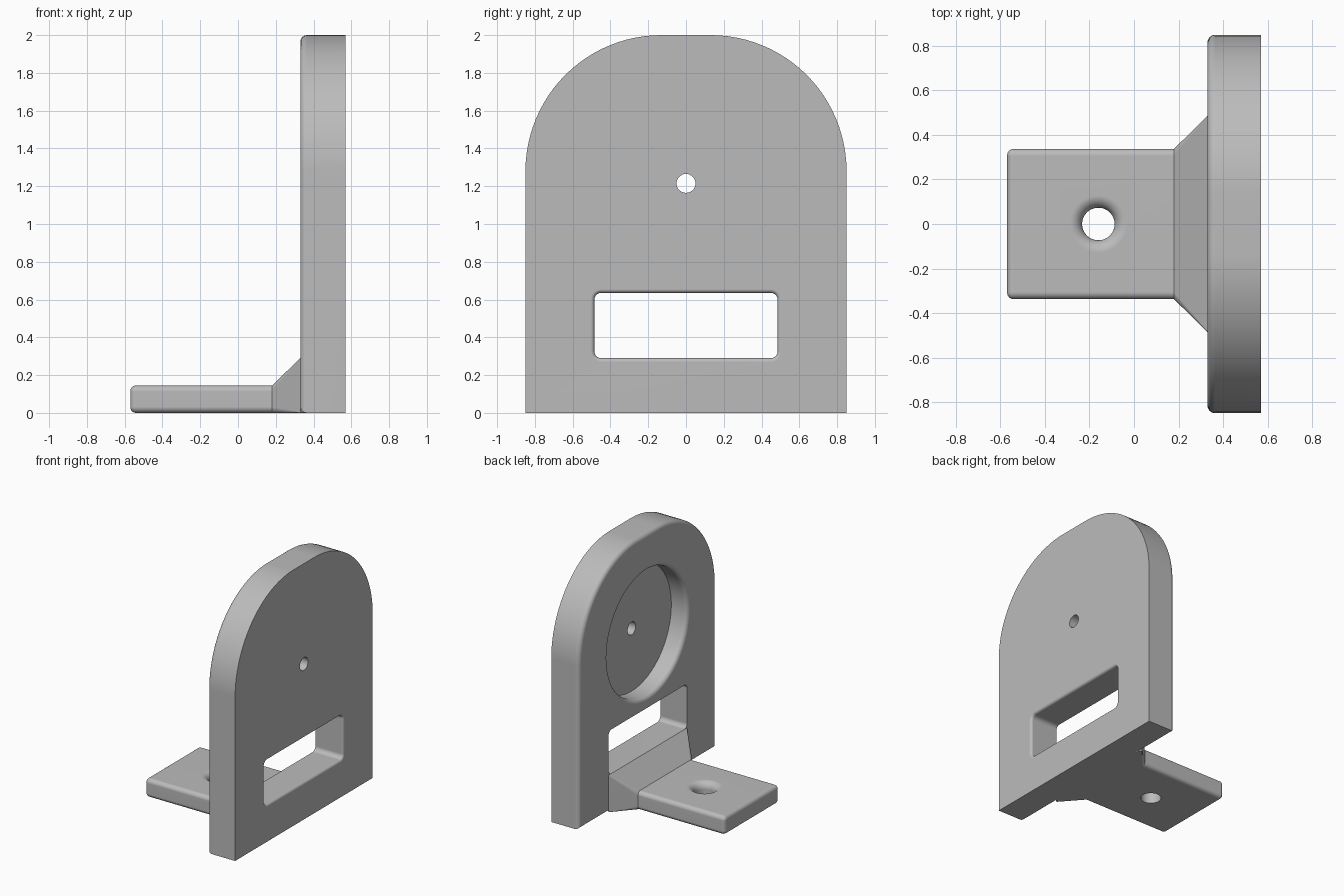
import bpy, bmesh, math

if "Cube" in bpy.data.objects:
    bpy.data.objects.remove(bpy.data.objects["Cube"])

grey = bpy.data.materials.new("light grey")
grey.diffuse_color = (0.5, 0.5, 0.5, 1)
grey.use_nodes = True
grey.node_tree.nodes["Principled BSDF"].inputs["Base Color"].default_value = grey.diffuse_color


def rounded(u0, u1, v0, v1, r_low, r_high, seg):
    """Rectangle outline with separate corner radii at the bottom and the top."""
    pts = []
    for cu, cv, r, start in ((u1 - r_high, v1 - r_high, r_high, 0),
                             (u0 + r_high, v1 - r_high, r_high, 90),
                             (u0 + r_low, v0 + r_low, r_low, 180),
                             (u1 - r_low, v0 + r_low, r_low, 270)):
        for i in range(seg + 1):
            a = math.radians(start + 90 * i / seg)
            pts.append((cu + r * math.cos(a), cv + r * math.sin(a)))
    return pts


def circle(r, cu=0, cv=0, n=64):
    return [(cu + r * math.cos(math.tau * i / n), cv + r * math.sin(math.tau * i / n))
            for i in range(n)]


def fillet(r, steps=6):
    """Pairs (distance still to go to the face, sideways offset) of a quarter round."""
    angles = [math.pi / 2 * i / steps for i in range(steps + 1)]
    return [(r * (1 - math.sin(a)), r * (1 - math.cos(a))) for a in angles]


def loft(name, rings, axis="x"):
    """Skin a stack of (position, outline) rings and cap both ends."""
    bm = bmesh.new()
    rows = [[bm.verts.new((t, u, v) if axis == "x" else (u, v, t)) for u, v in ring]
            for t, ring in rings]
    n = len(rows[0])
    for a, b in zip(rows, rows[1:]):
        for i in range(n):
            j = (i + 1) % n
            bm.faces.new((a[i], a[j], b[j], b[i]))
    bm.faces.new(rows[0])
    bm.faces.new(rows[-1])
    bmesh.ops.remove_doubles(bm, verts=bm.verts, dist=1e-5)
    bmesh.ops.recalc_face_normals(bm, faces=bm.faces)
    me = bpy.data.meshes.new(name)
    bm.to_mesh(me)
    bm.free()
    ob = bpy.data.objects.new(name, me)
    bpy.context.collection.objects.link(ob)
    me.materials.append(grey)
    return ob


def activate(ob):
    bpy.ops.object.select_all(action="DESELECT")
    ob.select_set(True)
    bpy.context.view_layer.objects.active = ob


def cut(ob, cutter):
    activate(ob)
    mod = ob.modifiers.new("cut", "BOOLEAN")
    mod.operation = "DIFFERENCE"
    mod.solver = "EXACT"
    mod.object = cutter
    bpy.ops.object.modifier_apply(modifier=mod.name)
    bpy.data.objects.remove(cutter)


def finish(ob):
    activate(ob)
    bpy.ops.object.shade_smooth_by_angle(angle=math.radians(30))
    mod = ob.modifiers.new("clean_normals", "WEIGHTED_NORMAL")
    mod.keep_sharp = True


BACK, FACE = 0.33, 0.57     # the two sides of the upright plate


# Upright plate: arched outline, rounded rim on the foot side
def arch(off):
    return rounded(-0.85 + off, 0.85 - off, off, 2 - off, 0.0, 0.72 - off, 24)


rim = [(BACK + d, arch(o)) for d, o in reversed(
    [(o, d) for d, o in fillet(0.035)])]
rim.sort(key=lambda ring: ring[0])
plate = loft("upright_plate", rim + [(FACE, arch(0))])

# Round recess with a softened lip, on the foot side
Z = 1.215
lip = [(BACK + d, circle(0.49 + o, 0, Z, 96)) for d, o in fillet(0.035)]
cut(plate, loft("recess_cutter", [(0.47, circle(0.49, 0, Z, 96))] + lip
                + [(BACK - 0.05, circle(0.525, 0, Z, 96))]))

# Small through hole in the recess floor
cut(plate, loft("pin_hole_cutter", [(0.4, circle(0.05, 0, Z, 32)),
                                    (0.7, circle(0.05, 0, Z, 32))]))


# Rectangular slot, softened on the outer face
def slot(off):
    return rounded(-0.485 - off, 0.485 + off, 0.29 - off, 0.635 + off,
                   0.035 + off, 0.035 + off, 6)


cut(plate, loft("slot_cutter", [(0.25, slot(0))]
                + [(FACE - d, slot(o)) for d, o in fillet(0.02)]
                + [(FACE + 0.05, slot(0.02))]))
finish(plate)


# Foot with rounded edges, flaring out into the plate
def section(half, top, r, off=0):
    return rounded(-half + off, half - off, off, top - off, r - off, r - off, 6)


R = 0.03
nose = [(-0.57 + R * (1 - math.cos(a)), section(0.338, 0.145, R + 0.002, R * (1 - math.sin(a))))
        for a in [math.pi / 2 * i / 6 for i in range(7)]]
foot = loft("mounting_foot", nose + [(0.18, section(0.338, 0.145, R + 0.002)),
                                     (BACK, section(0.485, 0.29, 0.004)),
                                     (BACK + 0.035, section(0.45, 0.25, 0.004))])

# Screw hole with a rounded mouth on top
mouth = [(0.145 - d, circle(0.073 + o, -0.16, 0)) for d, o in fillet(0.055, 8)]
cut(foot, loft("screw_hole_cutter", [(-0.1, circle(0.073, -0.16, 0))] + mouth
               + [(0.2, circle(0.128, -0.16, 0))], axis="z"))
finish(foot)
